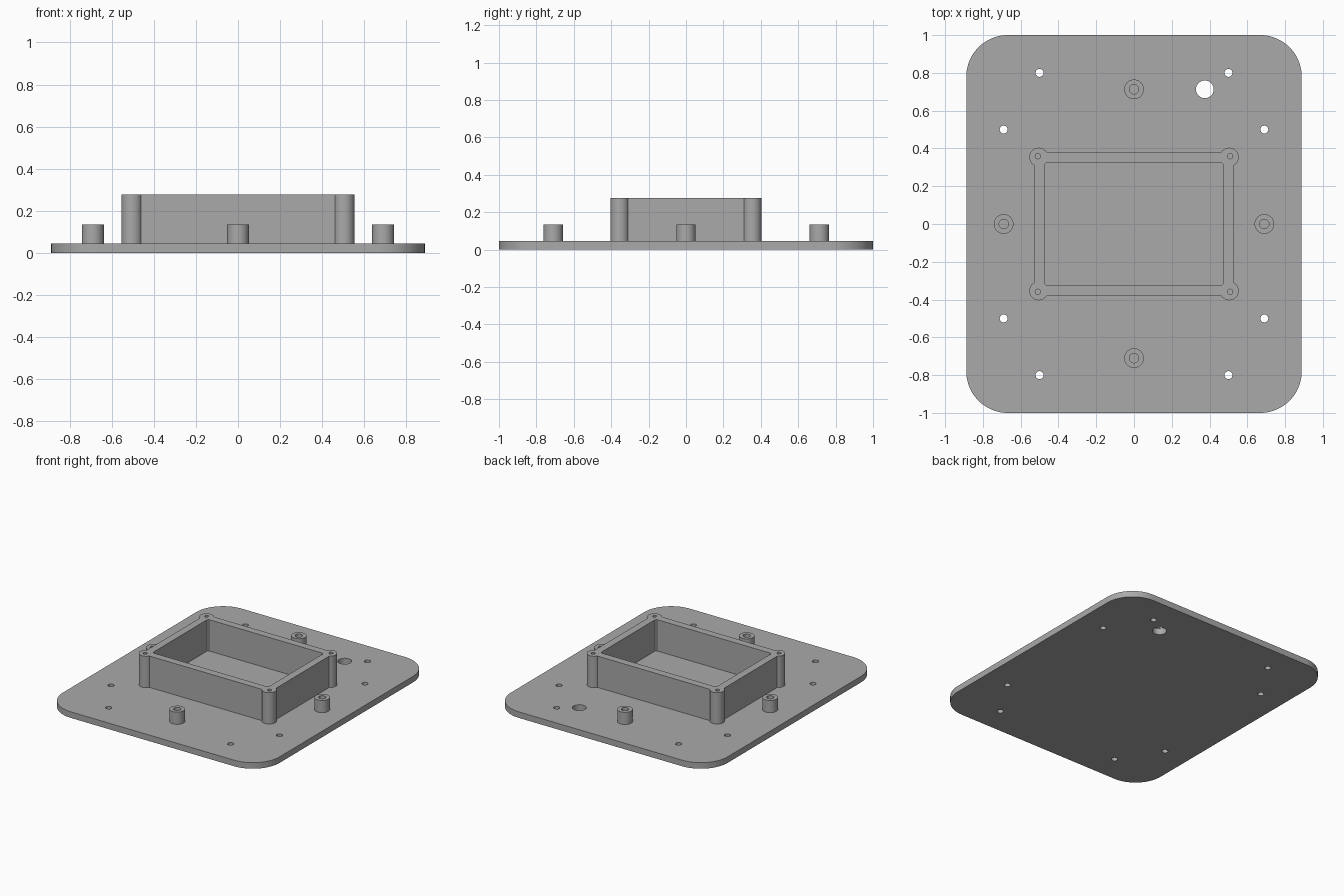
import bpy, math

if "Cube" in bpy.data.objects:
    bpy.data.objects.remove(bpy.data.objects["Cube"])

grey = bpy.data.materials.new("plain grey")
grey.diffuse_color = (0.40, 0.40, 0.40, 1)
grey.use_nodes = True
grey.node_tree.nodes["Principled BSDF"].inputs["Base Color"].default_value = grey.diffuse_color

PLATE_TOP = 0.045
SINK = 0.04          # raised parts start just inside the plate


def arc(cx, cy, r, a0, a1, n):
    """Points along an arc, angles in degrees."""
    return [(cx + r * math.cos(math.radians(a0 + (a1 - a0) * i / n)),
             cy + r * math.sin(math.radians(a0 + (a1 - a0) * i / n)))
            for i in range(n + 1)]


def circle(cx, cy, r, n=32):
    return arc(cx, cy, r, 0, 360, n)[:-1]


def four_corners(quarter):
    """Mirror a first-quadrant run of points into a closed outline."""
    loop = []
    for sx, sy in ((1, 1), (-1, 1), (-1, -1), (1, -1)):
        run = quarter if sx * sy > 0 else quarter[::-1]
        loop += [(x * sx, y * sy) for x, y in run]
    return loop


def extrude_profile(name, loops, z0, z1):
    """Solid from a flat outline; later loops become holes."""
    curve = bpy.data.curves.new(name, 'CURVE')
    curve.dimensions = '2D'
    curve.fill_mode = 'BOTH'
    curve.extrude = (z1 - z0) / 2
    for pts in loops:
        s = curve.splines.new('POLY')
        s.points.add(len(pts) - 1)
        for p, (x, y) in zip(s.points, pts):
            p.co = (x, y, 0, 1)
        s.use_cyclic_u = True
    obj = bpy.data.objects.new(name, curve)
    bpy.context.collection.objects.link(obj)
    obj.location.z = (z0 + z1) / 2
    bpy.ops.object.select_all(action='DESELECT')
    obj.select_set(True)
    bpy.context.view_layer.objects.active = obj
    bpy.ops.object.convert(target='MESH')
    obj = bpy.context.view_layer.objects.active
    bpy.ops.object.mode_set(mode='EDIT')
    bpy.ops.mesh.select_all(action='SELECT')
    bpy.ops.mesh.remove_doubles(threshold=0.0001)
    bpy.ops.mesh.normals_make_consistent(inside=False)
    bpy.ops.object.mode_set(mode='OBJECT')
    obj.data.materials.clear()
    obj.data.materials.append(grey)
    bpy.ops.object.shade_smooth_by_angle(angle=math.radians(30))
    return obj


# Base plate with rounded corners, eight screw holes and a cable hole
R = 0.22
plate = [four_corners(arc(0.888 - R, 1 - R, R, 0, 90, 20))]
for sx in (-1, 1):
    for sy in (-1, 1):
        plate.append(circle(0.50 * sx, 0.80 * sy, 0.021))
        plate.append(circle(0.69 * sx, 0.50 * sy, 0.021))
plate.append(circle(0.375, 0.713, 0.047))
extrude_profile("base_plate", plate, 0, PLATE_TOP)

# Open box wall with round screw bosses merged into its corners
BX, BY, BR = 0.504, 0.354, 0.05
outer = four_corners(arc(BX, BY, BR, -60, 150, 24))
inner = four_corners(arc(BX, BY, BR, 233.1, 216.9, 3))
wall = [outer, inner]
for sx in (-1, 1):
    for sy in (-1, 1):
        wall.append(circle(0.509 * sx, 0.359 * sy, 0.014, 20))
extrude_profile("box_wall", wall, SINK, 0.277)

# Four hollow standoffs around the box
for side, x, y in (("left", -0.69, 0), ("right", 0.69, 0),
                   ("front", 0, -0.71), ("back", 0, 0.713)):
    extrude_profile("standoff_" + side,
                    [circle(x, y, 0.052, 40), circle(x, y, 0.025)], SINK, 0.135)
